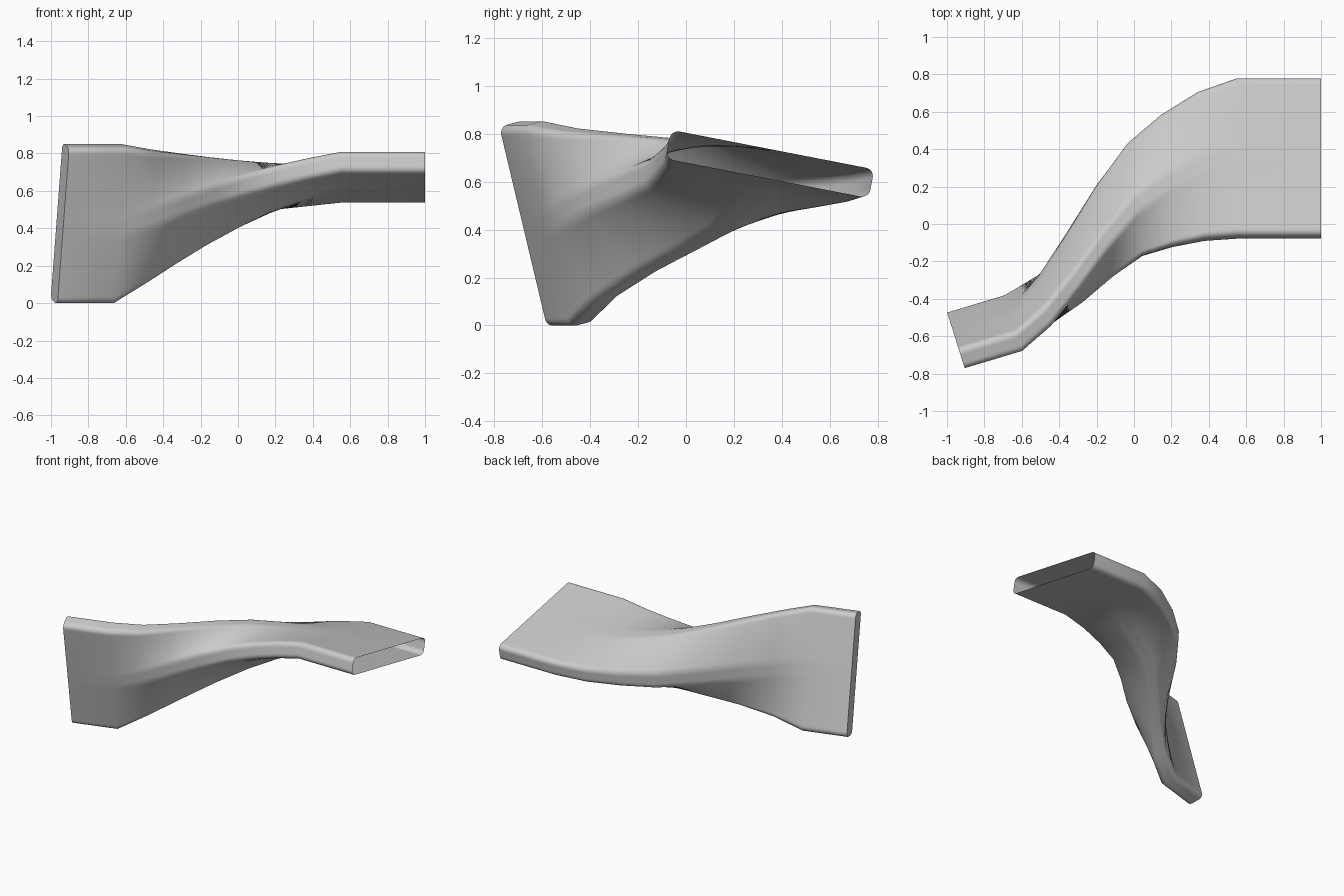
import bpy, bmesh
from math import sin, cos, pi, radians, hypot
from mathutils import Vector

cube = bpy.data.objects.get("Cube")
if cube:
    bpy.data.objects.remove(cube)

LONG, THIN, RADIUS, COUNT = 0.862, 0.122, 0.035, 240


def rounded_outline(width, height, tilt):
    """Evenly spaced points around a tilted rounded rectangle, from its top centre."""
    corners = []
    for k, (sx, sy) in enumerate([(1, 1), (1, -1), (-1, -1), (-1, 1)]):
        cx, cy = sx * (width / 2 - RADIUS), sy * (height / 2 - RADIUS)
        for i in range(9):
            a = pi / 2 - (k + i / 8) * pi / 2
            corners.append((cx + RADIUS * cos(a), cy + RADIUS * sin(a)))
    path = [(0, height / 2)] + corners + [(0, height / 2)]
    lengths = [hypot(b[0] - a[0], b[1] - a[1]) for a, b in zip(path, path[1:])]
    step = sum(lengths) / COUNT
    points, seg, done = [], 0, 0.0
    for i in range(COUNT):
        while done + lengths[seg] < i * step:
            done += lengths[seg]
            seg += 1
        p = Vector(path[seg]).lerp(Vector(path[seg + 1]), (i * step - done) / lengths[seg])
        points.append(Vector((p.x * cos(tilt) - p.y * sin(tilt),
                              p.x * sin(tilt) + p.y * cos(tilt))))
    return points


upright = rounded_outline(THIN, LONG, radians(14))
flat = rounded_outline(LONG, THIN, radians(-11))

# Centre line: straight inlet, curved transition, straight outlet
bend = [(-0.645, -0.53, 0.425), (-0.48, -0.41, 0.464), (-0.32, -0.235, 0.507),
        (-0.16, -0.04, 0.547), (0.005, 0.13, 0.582), (0.175, 0.23, 0.615),
        (0.36, 0.308, 0.645), (0.55, 0.35, 0.673)]
last = len(bend) - 1
stations = [((-0.952, -0.622, 0.425), 0)]
stations += [(c, i / last) for i, c in enumerate(bend)]
stations += [((1, 0.35, 0.673), 1)]

# Duct skin: the upright outline morphs into the flat one
bm = bmesh.new()
rings = []
for centre, t in stations:
    yaw = radians(17.5) * (1 - t)
    side = Vector((-sin(yaw), cos(yaw), 0))
    morph = 1 - (1 - t) ** 1.3
    ring = []
    for a, b in zip(upright, flat):
        p = a.lerp(b, morph)
        ring.append(bm.verts.new(Vector(centre) + side * p.x + Vector((0, 0, p.y))))
    rings.append(ring)
for r, s in zip(rings, rings[1:]):
    for i in range(COUNT):
        j = (i + 1) % COUNT
        bm.faces.new((r[i], r[j], s[j], s[i]))
# Closed inlet end; the outlet stays open
bm.faces.new(rings[0])
bmesh.ops.recalc_face_normals(bm, faces=bm.faces)

mesh = bpy.data.meshes.new("twisted_duct")
bm.to_mesh(mesh)
bm.free()
duct = bpy.data.objects.new("twisted_duct", mesh)
bpy.context.collection.objects.link(duct)

grey = bpy.data.materials.new("plain grey")
grey.use_nodes = True
colour = (0.6, 0.6, 0.6, 1)
grey.diffuse_color = colour
grey.node_tree.nodes["Principled BSDF"].inputs["Base Color"].default_value = colour
mesh.materials.append(grey)

bpy.context.view_layer.objects.active = duct
duct.select_set(True)
bpy.ops.object.shade_smooth_by_angle(angle=radians(40))
